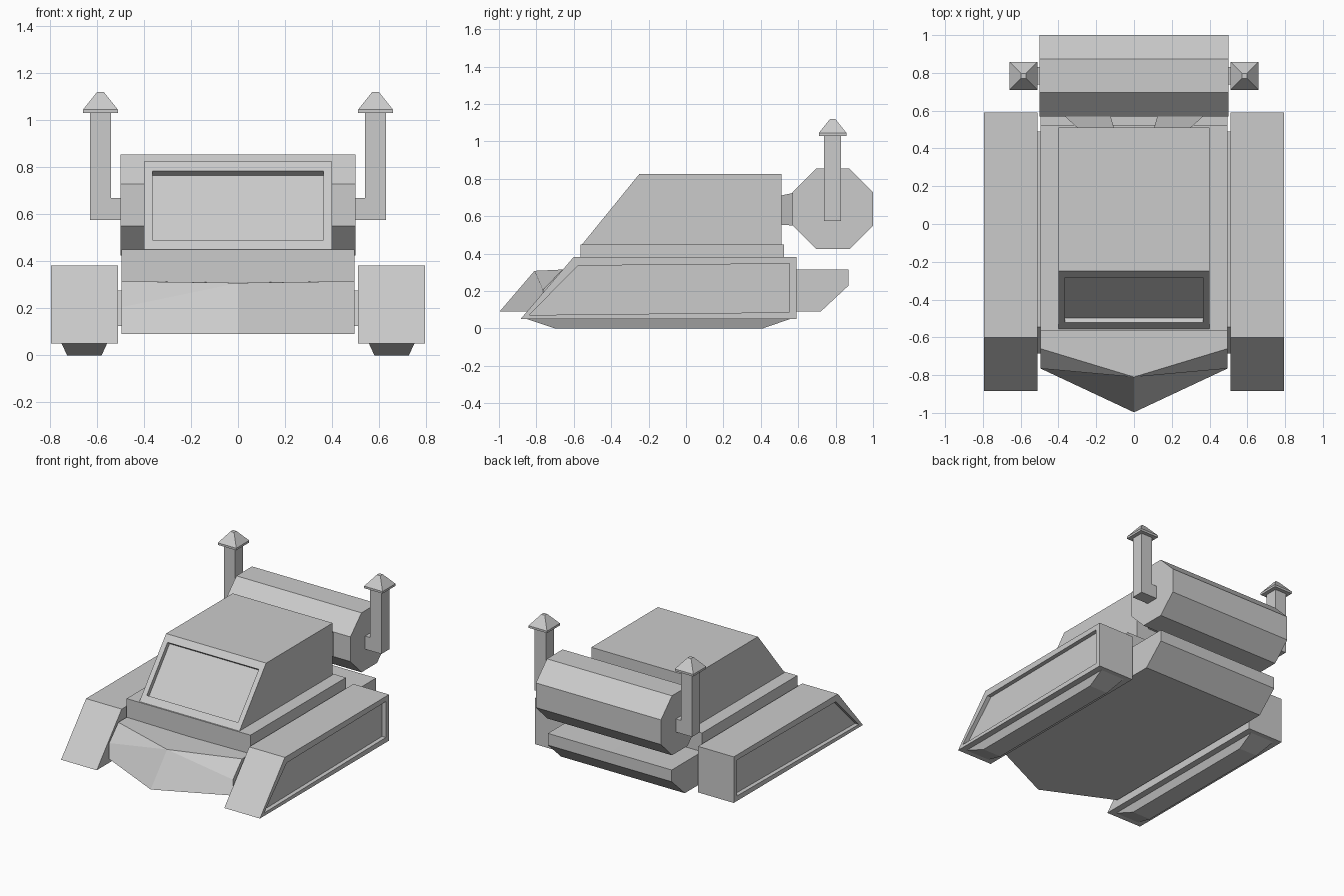
import bpy, bmesh, math
from mathutils import Vector, Matrix

if "Cube" in bpy.data.objects:
    bpy.data.objects.remove(bpy.data.objects["Cube"])


def finish(name, bm, mirror=False):
    bmesh.ops.remove_doubles(bm, verts=bm.verts[:], dist=1e-4)
    bmesh.ops.recalc_face_normals(bm, faces=bm.faces[:])
    me = bpy.data.meshes.new(name)
    bm.to_mesh(me)
    bm.free()
    ob = bpy.data.objects.new(name, me)
    bpy.context.collection.objects.link(ob)
    if mirror:
        ob.modifiers.new("Mirror", 'MIRROR').merge_threshold = 0.0005
    return ob


def loft(*rings, cap_first=True):
    """Skin a series of equal-length rings and cap the ends."""
    bm = bmesh.new()
    vs = [[bm.verts.new(p) for p in r] for r in rings]
    n = len(rings[0])
    for a, b in zip(vs, vs[1:]):
        for i in range(n):
            j = (i + 1) % n
            bm.faces.new((a[i], a[j], b[j], b[i]))
    if cap_first:
        bm.faces.new(vs[0])
    bm.faces.new(vs[-1])
    bmesh.ops.recalc_face_normals(bm, faces=bm.faces[:])
    return bm


def at_x(x, profile):
    return [(x, y, z) for y, z in profile]


def prism(profile, x0, x1):
    return loft(at_x(x0, profile), at_x(x1, profile))


def rect_z(x0, x1, y0, y1, z):
    return [(x0, y0, z), (x1, y0, z), (x1, y1, z), (x0, y1, z)]


def rect_y(x0, x1, z0, z1, y):
    return [(x0, y, z0), (x1, y, z0), (x1, y, z1), (x0, y, z1)]


def recess(bm, direction, border, depth, slope_scale=1.0):
    """Sink a bordered panel into the face that points along direction."""
    d = Vector(direction).normalized()
    bm.normal_update()
    face = max(bm.faces, key=lambda f: f.normal.dot(d))
    normal = face.normal.copy()
    bmesh.ops.inset_region(bm, faces=[face], thickness=border)
    c = face.calc_center_median()
    bmesh.ops.scale(bm, vec=(1, slope_scale, slope_scale), verts=face.verts[:],
                    space=Matrix.Translation(-c))
    new = bmesh.ops.extrude_discrete_faces(bm, faces=[face])["faces"][0]
    bmesh.ops.translate(bm, vec=-normal * depth, verts=new.verts[:])


# Hull with pointed nose (half, mirrored)
side = [(-.765, .09), (.72, .09), (.87, .23), (.87, .315), (-.66, .315), (-.765, .205)]
middle = [(-.997, .09), (.72, .09), (.87, .23), (.87, .315), (-.81, .308), (-.81, .308)]
finish("hull", loft(at_x(0, middle), at_x(.495, side), cap_first=False), True)

# Deck slab
finish("deck", loft(rect_z(-.495, .495, -.565, .525, .30),
                    rect_z(-.495, .495, -.565, .525, .45)))

# Cab with sunken windscreen
cab = prism([(-.555, .45), (.51, .45), (.51, .825), (-.25, .825)], -.4, .4)
recess(cab, (0, -.776, .631), .05, .03, .914)
finish("cab", cab)

# Side pods with sunken outer panels
pod = prism([(-.885, .05), (.59, .05), (.59, .383), (-.6, .383)], .51, .795)
recess(pod, (1, 0, 0), .052, .03)
finish("side_pod", pod, True)

# Pod mounts and skids
finish("pod_mount", prism([(-.685, .125), (.49, .125), (.49, .275), (-.545, .275)],
                          .48, .52), True)
finish("skid", loft(rect_z(.557, .75, -.85, .555, .05),
                    rect_z(.58, .727, -.70, .41, 0)), True)

# Octagonal rear tank
r = .215 / math.cos(math.pi / 8)
octagon = [(.785 + r * math.cos(a), .639 + r * math.sin(a))
           for a in (math.pi / 8 + i * math.pi / 4 for i in range(8))]
finish("tank", prism(octagon, -.5, .5))

# Flared brackets between cab and tank
finish("tank_bracket", loft(rect_y(.105, .295, .555, .71, .505),
                            rect_y(.125, .372, .55, .725, .575)), True)

# Exhaust stacks: elbow pipe and pyramid cap
elbow = [(.49, .575), (.63, .575), (.63, 1.035), (.54, 1.035), (.54, .67), (.49, .67)]
finish("exhaust_pipe", loft([(x, .738, z) for x, z in elbow],
                            [(x, .83, z) for x, z in elbow]), True)


def cap_ring(h, z):
    return rect_z(.585 - h, .585 + h, .784 - h, .784 + h, z)


finish("exhaust_cap", loft(cap_ring(.074, 1.03), cap_ring(.074, 1.045),
                           cap_ring(.014, 1.12)), True)
